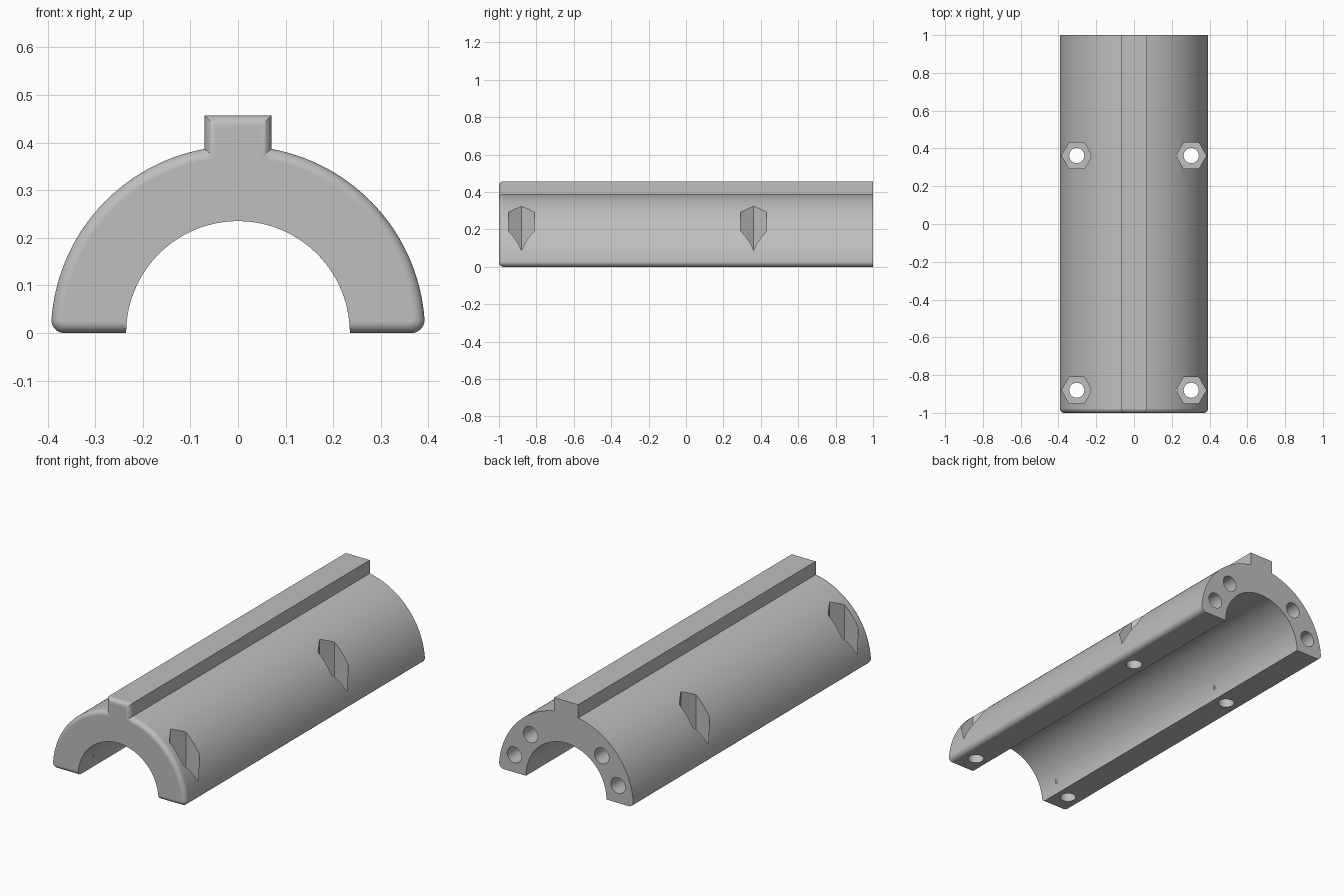
import bpy, bmesh
from math import sin, cos, pi, sqrt, asin, acos, atan2
from mathutils import Matrix

if "Cube" in bpy.data.objects:
    bpy.data.objects.remove(bpy.data.objects["Cube"])

OUTER, BORE = 0.393, 0.235        # shell radii
RAIL, TOP = 0.07, 0.457           # rail half width and height
CORNER, FILLET = 0.027, 0.024     # lower corner and front edge rounding

grey = bpy.data.materials.new("light grey")
grey.use_nodes = True
colour = (0.52, 0.52, 0.52, 1)
grey.diffuse_color = colour
grey.node_tree.nodes["Principled BSDF"].inputs["Base Color"].default_value = colour


def arc(cx, cz, r, a, b, n):
    return [(cx + r * cos(a + (b - a) * i / n), cz + r * sin(a + (b - a) * i / n))
            for i in range(n + 1)]


def section(d):
    """Half-pipe with top rail, outer outline drawn in by d, bore kept."""
    r, w = OUTER - d, RAIL - d
    cx = sqrt((OUTER - CORNER) ** 2 - CORNER ** 2)
    low = atan2(CORNER, cx)
    half = arc(cx, CORNER, CORNER - d, -pi / 2, low, 8)
    half += arc(0, 0, r, low, acos(w / r), 32)[1:]
    half.append((w, TOP - d))
    start = asin(d / BORE)
    bore = arc(0, 0, BORE, pi - start, start, 64)
    return half + [(-x, z) for x, z in reversed(half)] + bore


# Shell: rounded front rings, then a straight run to the flat back
steps = [i * pi / 16 for i in range(9)]
rings = [(FILLET * (1 - sin(a)), -1 + FILLET * (1 - cos(a))) for a in reversed(steps)]
rings = [(FILLET * (1 - cos(a)), -1 + FILLET * (1 - sin(a))) for a in reversed(steps)]
rings.append((0, 1))
bm = bmesh.new()
loops = [[bm.verts.new((x, y, z)) for x, z in section(d)] for d, y in rings]
for a, b in zip(loops, loops[1:]):
    for i in range(len(a)):
        j = (i + 1) % len(a)
        bm.faces.new((a[i], a[j], b[j], b[i]))
bm.faces.new(loops[0])
bm.faces.new(loops[-1])
bmesh.ops.recalc_face_normals(bm, faces=bm.faces)
mesh = bpy.data.meshes.new("half_pipe_shell")
bm.to_mesh(mesh)
bm.free()
shell = bpy.data.objects.new("half_pipe_shell", mesh)
bpy.context.collection.objects.link(shell)
mesh.materials.append(grey)
bpy.context.view_layer.objects.active = shell
shell.select_set(True)


def cut(sides, radius, depth, place):
    """Cut a prism whose middle is moved by the matrix place."""
    cb = bmesh.new()
    bmesh.ops.create_cone(cb, cap_ends=True, segments=sides, radius1=radius,
                          radius2=radius, depth=depth)
    # Turn a hexagon so that its points face sideways
    bmesh.ops.transform(cb, matrix=place @ Matrix.Rotation(pi / 2, 4, "Z"), verts=cb.verts)
    me = bpy.data.meshes.new("cutter")
    cb.to_mesh(me)
    cb.free()
    me.materials.append(grey)
    cutter = bpy.data.objects.new("cutter", me)
    cutter.hide_render = True
    bpy.context.collection.objects.link(cutter)
    mod = shell.modifiers.new("cut", "BOOLEAN")
    mod.operation, mod.solver, mod.object = "DIFFERENCE", "EXACT", cutter
    bpy.ops.object.modifier_apply(modifier=mod.name)
    bpy.data.objects.remove(cutter)


for side in (-1, 1):
    # Hexagonal nut pockets with bolt holes through the foot
    for y in (-0.88, 0.362):
        cut(6, 0.08, 0.6, Matrix.Translation((side * 0.303, y, 0.355)))
        cut(32, 0.04, 0.4, Matrix.Translation((side * 0.303, y, 0.05)))
    # Blind pin holes in the back end
    for x, z in ((0.303, 0.092), (0.208, 0.224)):
        cut(32, 0.042, 0.5, Matrix.Translation((side * x, 1, z)) @ Matrix.Rotation(pi / 2, 4, "X"))

# Smooth curves, crisp edges, flat end faces
bpy.ops.object.shade_smooth_by_angle(angle=pi / 6)
weighted = shell.modifiers.new("flat_ends", "WEIGHTED_NORMAL")
weighted.keep_sharp = True
